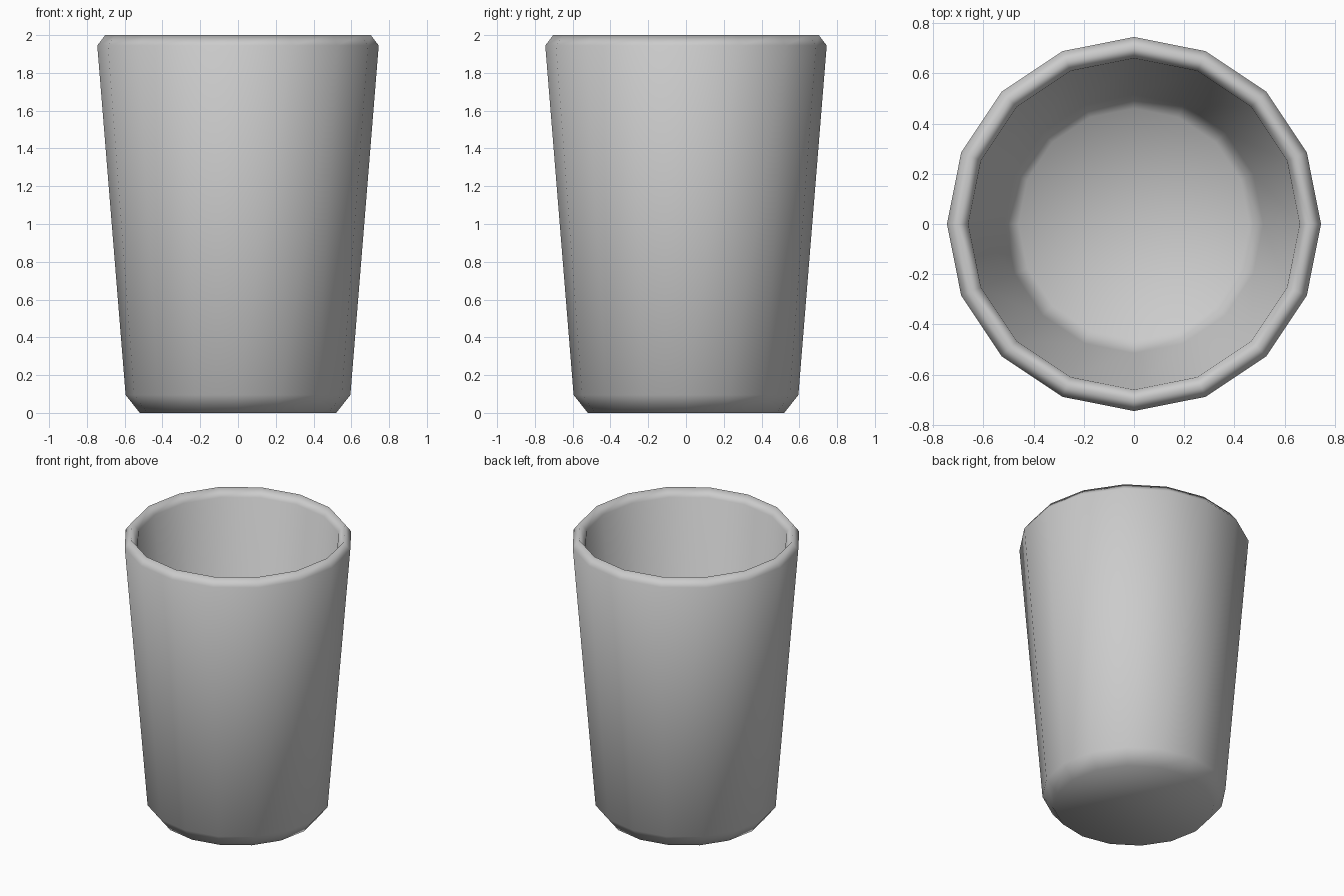
import bpy, bmesh, math

if "Cube" in bpy.data.objects:
    bpy.data.objects.remove(bpy.data.objects["Cube"])

SIDES = 16

# Cup cross-section (radius, height): outside base to rim, then down the inside
profile = [(0.52, 0.0), (0.595, 0.095), (0.745, 1.945), (0.703, 2.0),
           (0.66, 1.945), (0.515, 0.15), (0.46, 0.08)]

bm = bmesh.new()
rings = []
for r, z in profile:
    rings.append([bm.verts.new((r * math.cos(2 * math.pi * i / SIDES),
                                r * math.sin(2 * math.pi * i / SIDES), z))
                  for i in range(SIDES)])

# Walls
for a, b in zip(rings, rings[1:]):
    for i in range(SIDES):
        j = (i + 1) % SIDES
        bm.faces.new((a[i], a[j], b[j], b[i]))

# Underside and inner floor
bm.faces.new(rings[0][::-1])
centre = bm.verts.new((0, 0, profile[-1][1]))
for i in range(SIDES):
    bm.faces.new((rings[-1][i], rings[-1][(i + 1) % SIDES], centre))

bmesh.ops.recalc_face_normals(bm, faces=bm.faces)
for f in bm.faces:
    f.smooth = True

mesh = bpy.data.meshes.new("cup")
bm.to_mesh(mesh)
bm.free()
cup = bpy.data.objects.new("cup", mesh)
bpy.context.collection.objects.link(cup)
